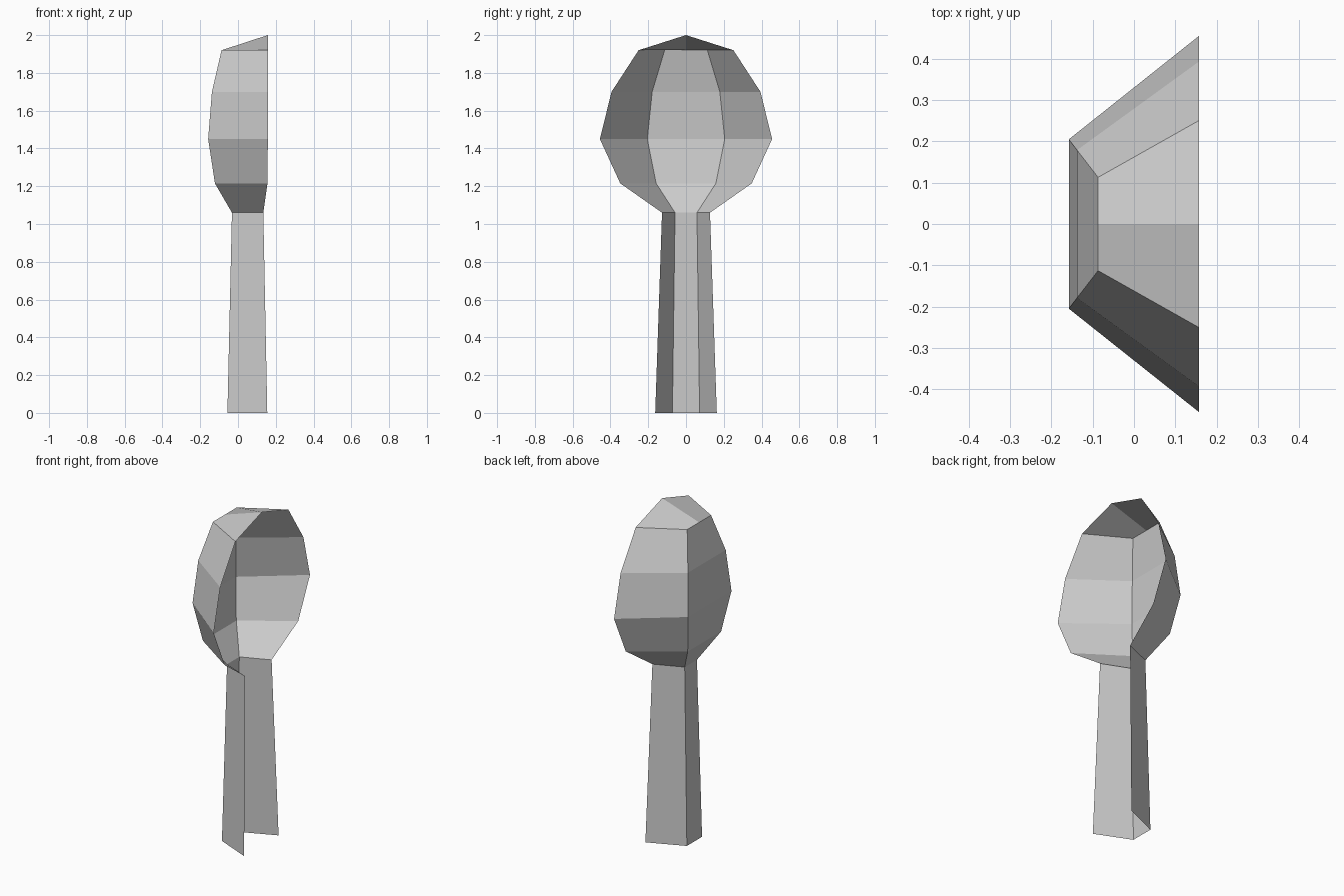
import bpy
import bmesh

if "Cube" in bpy.data.objects:
    bpy.data.objects.remove(bpy.data.objects["Cube"])


def add_ring(bm, back, front, inner, outer, z):
    """One level of the open, three-sided shell (open towards +x)."""
    return [bm.verts.new(p) for p in (
        (front, -outer, z), (back, -inner, z), (back, inner, z), (front, outer, z))]


def make_shell(name, levels, cap=None):
    bm = bmesh.new()
    rings = [add_ring(bm, *lv) for lv in levels]
    for a, b in zip(rings, rings[1:]):
        for i in range(3):
            # faces point outward, away from the open side
            bm.faces.new((a[i + 1], a[i], b[i], b[i + 1]))
    if cap:
        # Roof: two panels meeting on a centre ridge that rises to the open side
        top = rings[-1]
        apex = bm.verts.new(cap)
        edge = bm.edges.get((top[1], top[2]))
        ridge = bmesh.utils.edge_split(edge, top[1], 0.5)[1]
        bm.faces.new((top[0], apex, ridge, top[1]))
        bm.faces.new((top[2], ridge, apex, top[3]))
    mesh = bpy.data.meshes.new(name)
    bm.to_mesh(mesh)
    bm.free()
    obj = bpy.data.objects.new(name, mesh)
    bpy.context.collection.objects.link(obj)
    return obj


# Levels: back x, front x, inner half width, outer half width, height
neck = (-0.032, 0.134, 0.058, 0.127, 1.06)

# Tapered trunk
make_shell("trunk", [(-0.056, 0.155, 0.072, 0.163, 0.0), neck])

# Rounded crown with a low pitched roof
make_shell("crown", [
    neck,
    (-0.122, 0.156, 0.158, 0.348, 1.215),
    (-0.158, 0.158, 0.205, 0.456, 1.45),
    (-0.138, 0.158, 0.179, 0.394, 1.70),
    (-0.087, 0.158, 0.113, 0.251, 1.92),
], cap=(0.158, 0.0, 2.0))
